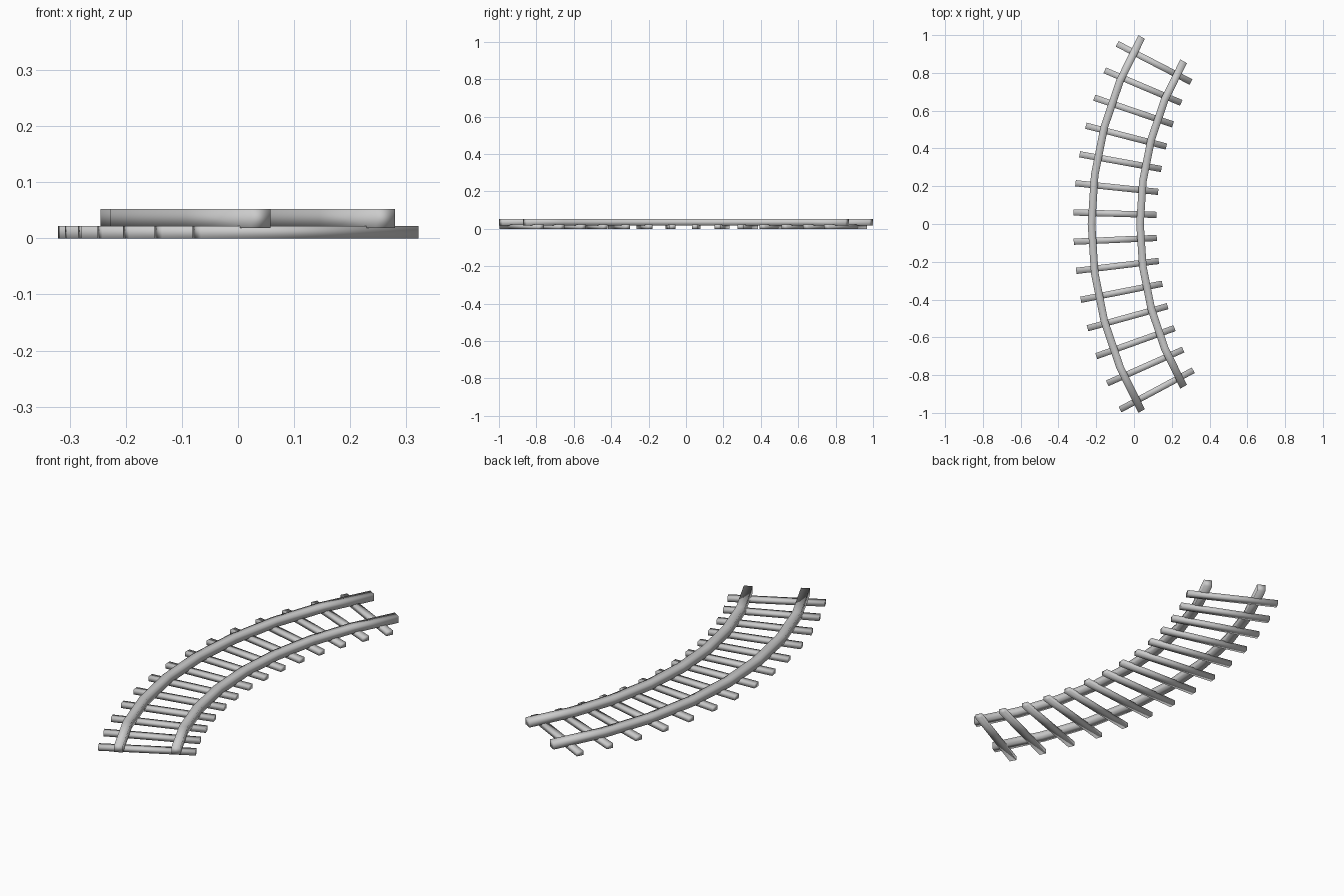
import bpy, bmesh
from math import radians, sin, cos

if "Cube" in bpy.data.objects:
    bpy.data.objects.remove(bpy.data.objects["Cube"])

CX = 1.755            # centre of the curve on the x axis
HALF_ARC = 30.0       # half the swept angle in degrees


def polar(r, deg, z):
    a = radians(deg)
    return (CX - r * cos(a), r * sin(a), z)


def finish(name, bm):
    bmesh.ops.recalc_face_normals(bm, faces=bm.faces)
    mesh = bpy.data.meshes.new(name)
    bm.to_mesh(mesh)
    bm.free()
    for p in mesh.polygons:
        p.use_smooth = True
    obj = bpy.data.objects.new(name, mesh)
    bpy.context.collection.objects.link(obj)
    return obj


def rail(name, r, width=0.04, z0=0.018, z1=0.052, segments=8):
    """Square bar swept along the arc."""
    bm = bmesh.new()
    h = width / 2
    section = [(r - h, z0), (r + h, z0), (r + h, z1), (r - h, z1)]
    rings = []
    for i in range(segments + 1):
        deg = -HALF_ARC + 2 * HALF_ARC * i / segments
        rings.append([bm.verts.new(polar(rr, deg, z)) for rr, z in section])
    for a, b in zip(rings, rings[1:]):
        for k in range(4):
            n = (k + 1) % 4
            bm.faces.new((a[k], a[n], b[n], b[k]))
    bm.faces.new(rings[0])
    bm.faces.new(rings[-1])
    return finish(name, bm)


def sleeper(name, deg, r0=1.636, r1=2.076, width=0.033, height=0.022):
    """Straight bar lying along a radius of the curve."""
    bm = bmesh.new()
    bmesh.ops.create_cube(bm, size=1)
    bmesh.ops.scale(bm, verts=bm.verts, vec=(r1 - r0, width, height))
    obj = finish(name, bm)
    obj.location = polar((r0 + r1) / 2, deg, height / 2)
    obj.rotation_euler.z = -radians(deg)
    return obj


# Two concentric rails
rail("outer_rail", 1.98)
rail("inner_rail", 1.723)

# Evenly spaced sleepers under the rails
for i in range(14):
    sleeper(f"sleeper_{i + 1}", 27.35 - 4.277 * i)
